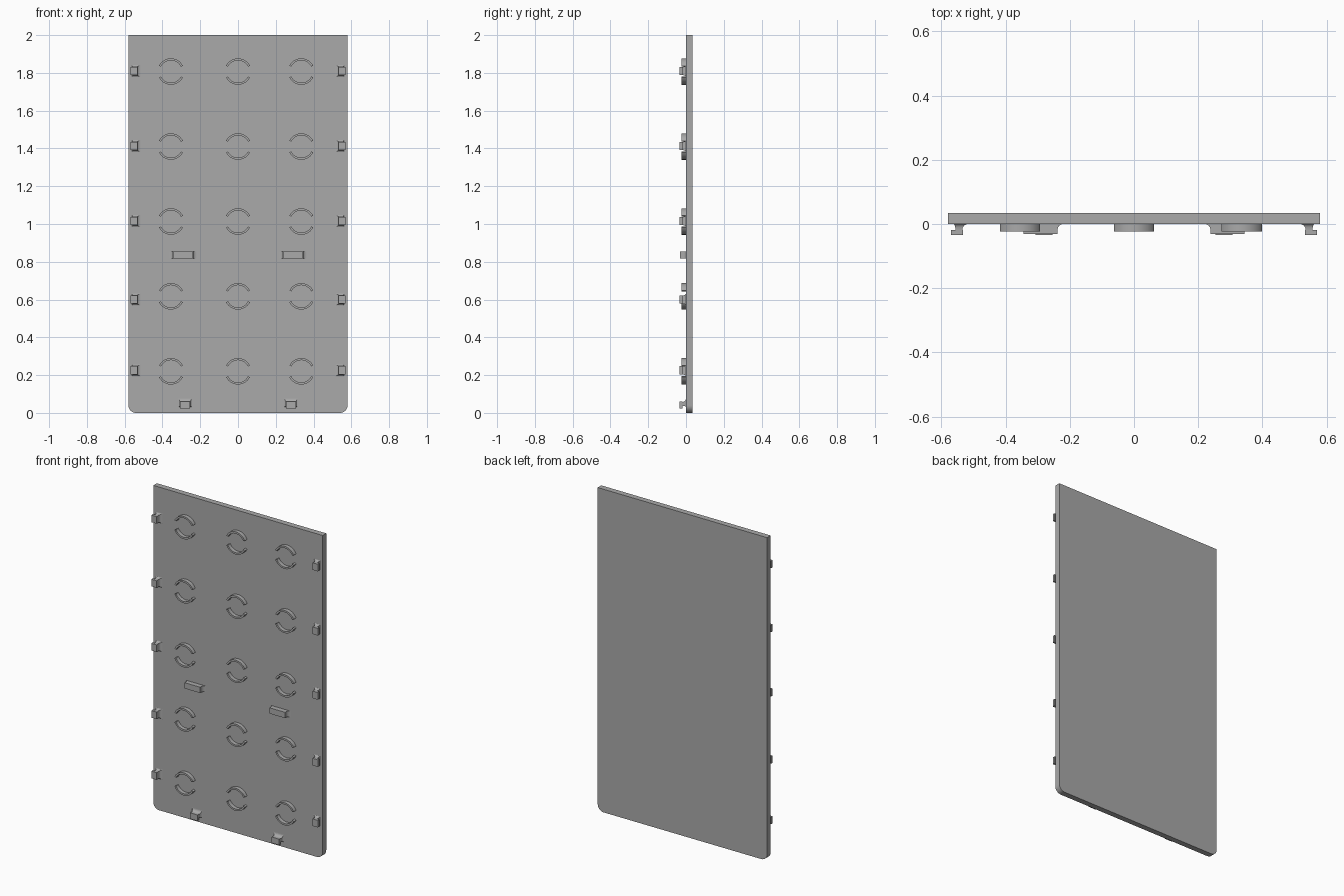
import bpy, bmesh, math
from mathutils import Vector

cube = bpy.data.objects.get("Cube")
if cube:
    bpy.data.objects.remove(cube, do_unlink=True)

grey = bpy.data.materials.new("plain grey")
grey.use_nodes = True
grey.diffuse_color = (0.4, 0.4, 0.4, 1)
grey.node_tree.nodes["Principled BSDF"].inputs["Base Color"].default_value = (0.4, 0.4, 0.4, 1)


def finish(name, bm, smooth=False):
    bmesh.ops.recalc_face_normals(bm, faces=bm.faces)
    mesh = bpy.data.meshes.new(name)
    bm.to_mesh(mesh)
    bm.free()
    mesh.materials.append(grey)
    obj = bpy.data.objects.new(name, mesh)
    bpy.context.collection.objects.link(obj)
    if smooth:
        bpy.ops.object.select_all(action='DESELECT')
        obj.select_set(True)
        bpy.context.view_layer.objects.active = obj
        bpy.ops.object.shade_smooth_by_angle(angle=math.radians(30))
    return obj


def extrude_outline(name, outline, y0, y1, smooth=False):
    """Solid from an (x, z) outline, running from y0 to y1."""
    bm = bmesh.new()
    face = bm.faces.new([bm.verts.new((x, y0, z)) for x, z in outline])
    new = bmesh.ops.extrude_face_region(bm, geom=[face], use_keep_orig=True)["geom"]
    moved = [v for v in new if isinstance(v, bmesh.types.BMVert)]
    bmesh.ops.translate(bm, verts=moved, vec=(0, y1 - y0, 0))
    return finish(name, bm, smooth)


def loft(bm, sections, place):
    """Skin rectangles (u0, u1, v0, v1, depth) into a closed solid."""
    rings = []
    for u0, u1, v0, v1, d in sections:
        corners = ((u0, v0), (u1, v0), (u1, v1), (u0, v1))
        rings.append([bm.verts.new(place(u, v, d)) for u, v in corners])
    for a, b in zip(rings, rings[1:]):
        for i in range(4):
            j = (i + 1) % 4
            bm.faces.new((a[i], a[j], b[j], b[i]))
    bm.faces.new(rings[0])
    bm.faces.new(rings[-1])


def fillet(radius, steps=6):
    """Pairs of (extra width, depth) for a concave quarter-round foot."""
    for i in range(steps + 1):
        a = math.pi / 2 * i / steps
        yield radius * (1 - math.sin(a)), radius * (1 - math.cos(a))


# Panel with rounded lower corners
W, R = 0.58, 0.04
arc = [math.pi / 2 * i / 8 for i in range(9)]
right = [(W - R + R * math.sin(a), R - R * math.cos(a)) for a in arc]
left = [(-x, z) for x, z in reversed(right)]
extrude_outline("panel", right + [(W, 2), (-W, 2)] + left, 0, 0.035, True)

# Split locating rings
angles = [math.radians(26 + 128 * i / 18) for i in range(19)]
half_ring = [(0.07 * math.cos(a), 0.07 * math.sin(a)) for a in angles]
half_ring += [(0.059 * math.cos(a), 0.059 * math.sin(a)) for a in reversed(angles)]
for cz in (1.807, 1.41, 1.013, 0.617, 0.22):
    for cx in (-0.355, 0, 0.335):
        for name, s in (("upper_ring_half", 1), ("lower_ring_half", -1)):
            outline = [(cx + x, cz + s * z) for x, z in half_ring]
            extrude_outline(name, outline, 0, -0.024, True)


# Hooked clips: a flared stem carrying an outward hook block
def clip(name, half, place):
    bm = bmesh.new()
    stem = [(-0.035 - w, -0.014 + w / 3, -half - w / 2, half + w / 2, d)
            for w, d in fillet(0.019)]
    loft(bm, stem + [(-0.035, -0.014, -half, half, 0.022)], place)
    loft(bm, [(-0.037, 0, -half, half, 0.019),
              (-0.037, 0, -half, half, 0.034)], place)
    finish(name, bm)


for side, label in ((1, "left"), (-1, "right")):
    for cz in (1.81, 1.413, 1.016, 0.6, 0.225):
        clip(label + "_edge_clip", 0.022,
             lambda u, v, d: Vector((side * (0.57 + u), -d, cz + v)))
    clip(label + "_bottom_clip", 0.026,
         lambda u, v, d: Vector((side * 0.28 + v, -d, 0.023 - u)))

# Cross bars with concave flared ends
for cx, label in ((0.291, "left"), (-0.291, "right")):
    bm = bmesh.new()
    bar = [(-0.053 - w, 0.053 + w, -0.018, 0.018, d) for w, d in fillet(0.018)]
    loft(bm, bar + [(-0.053, 0.053, -0.018, 0.018, 0.031)],
         lambda u, v, d: Vector((cx + u, -d, 0.836 + v)))
    finish(label + "_cross_bar", bm)
